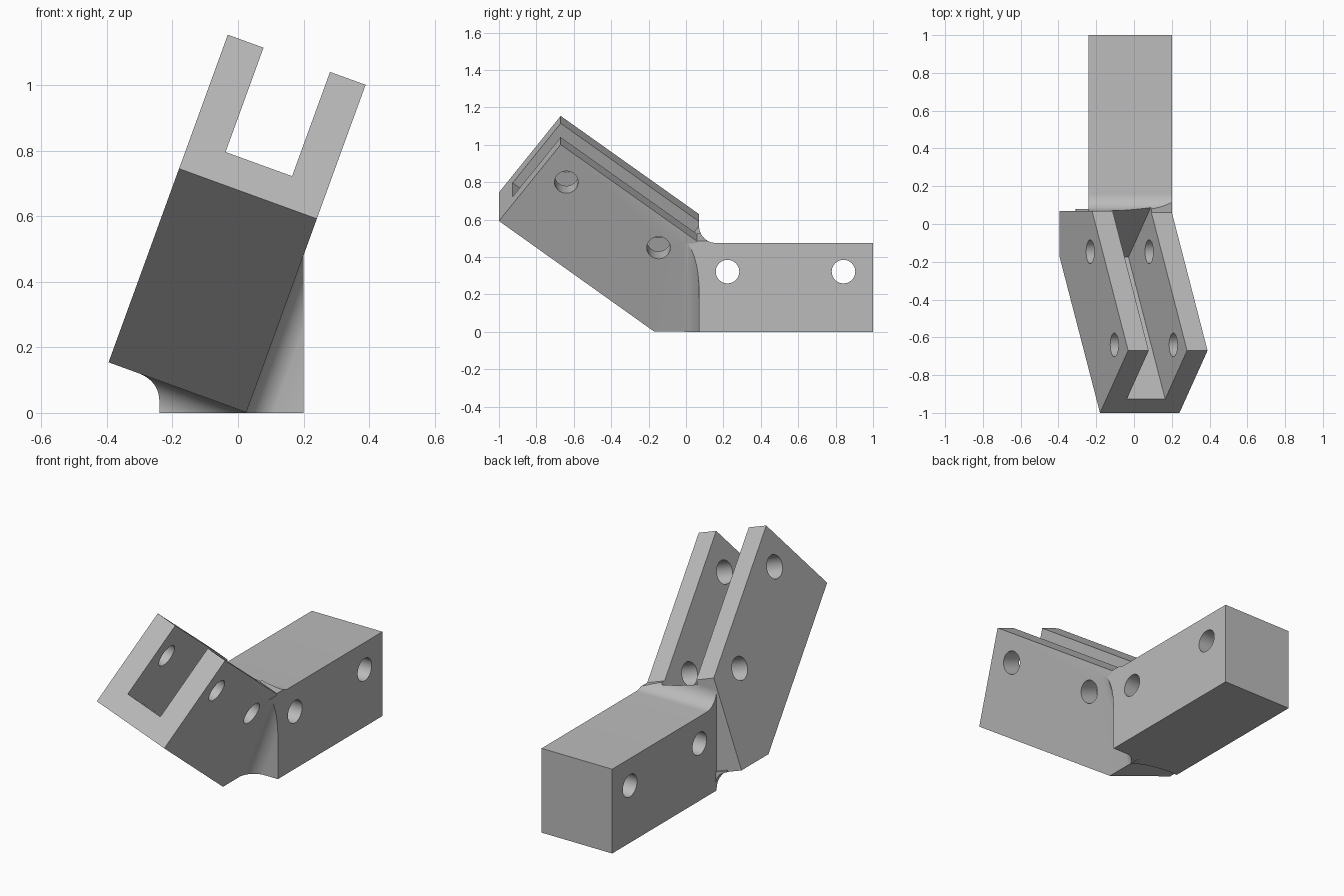
import bpy, bmesh, math
from mathutils import Vector

if "Cube" in bpy.data.objects:
    bpy.data.objects.remove(bpy.data.objects["Cube"])

TILT = math.radians(20)
S = Vector((math.cos(TILT), 0, -math.sin(TILT)))   # across the tilted arm
T = Vector((math.sin(TILT), 0, math.cos(TILT)))    # up the tilted arm
X, Y, Z = Vector((1, 0, 0)), Vector((0, 1, 0)), Vector((0, 0, 1))
R = 0.09                                           # fillet radius
S0, S1, BASE, REAR = -0.424, 0.0235, 0.01, 0.07    # arm sides, underside, rear

grey = bpy.data.materials.new("grey")
grey.diffuse_color = (0.5, 0.5, 0.5, 1)
grey.use_nodes = True
grey.node_tree.nodes["Principled BSDF"].inputs["Base Color"].default_value = grey.diffuse_color


def prism(name, pts, u, v, w, a, b):
    """Outline in the u-v plane, extruded along w from a to b."""
    bm = bmesh.new()
    ends = [[bm.verts.new(u * p + v * q + w * d) for p, q in pts] for d in (a, b)]
    n = len(pts)
    bm.faces.new(ends[0])
    bm.faces.new(ends[1][::-1])
    for i in range(n):
        j = (i + 1) % n
        bm.faces.new((ends[0][i], ends[1][i], ends[1][j], ends[0][j]))
    bmesh.ops.recalc_face_normals(bm, faces=bm.faces)
    me = bpy.data.meshes.new(name)
    bm.to_mesh(me)
    bm.free()
    me.materials.append(grey)
    ob = bpy.data.objects.new(name, me)
    bpy.context.collection.objects.link(ob)
    return ob


def combine(target, tool, op):
    """Apply a boolean and remove the tool."""
    m = target.modifiers.new("cut", 'BOOLEAN')
    m.operation, m.solver, m.object = op, 'EXACT', tool
    bpy.context.view_layer.objects.active = target
    bpy.ops.object.modifier_apply(modifier=m.name)
    bpy.data.objects.remove(tool)


def circle(cu, cv, r=0.063, n=40):
    return [(cu + r * math.cos(2 * math.pi * i / n), cv + r * math.sin(2 * math.pi * i / n))
            for i in range(n)]


def fillet(cu, cv, du, dv, bury=0.01, n=12):
    """Concave corner fill at (cu, cv), spreading in directions du and dv."""
    pts = [(cu - du * bury, cv - dv * bury), (cu + du * R, cv - dv * bury)]
    for i in range(n + 1):
        a = math.pi / 2 * i / n
        pts.append((cu + du * R * (1 - math.sin(a)), cv + dv * R * (1 - math.cos(a))))
    return pts + [(cu - du * bury, cv + dv * R)]


def clip_outline():
    """Front outline of the joint, with the curved lower left corner."""
    a, c, b = Vector((-0.31, 0.124)), Vector((-0.24, 0.0985)), Vector((-0.24, 0.035))
    arc = [tuple(a * (1 - t) ** 2 + c * 2 * t * (1 - t) + b * t * t)
           for t in (i / 10 for i in range(11))]
    return arc + [(-0.24, 0), (0.2, 0), (0.2, 0.475), (-0.1, 0.475), (-0.29, 0.2)]


# Straight rear block
bracket = prism("bracket", [(REAR - 0.001, 0), (1, 0), (1, 0.475), (REAR - 0.001, 0.475)],
                Y, Z, X, -0.24, 0.2)

# Tilted forked arm
arm = prism("arm", [(-1, 0.639), (-0.67, 1.074), (REAR, 0.515), (REAR, BASE), (-0.17, BASE)],
            Y, T, S, S0, S1)
combine(bracket, arm, 'UNION')

# Fillets under and beside the arm, trimmed to the block
under = prism("under_fillet", fillet(REAR, BASE, -1, -1), Y, T, S, S0 + 0.02, S1)
side = prism("side_fillet", fillet(REAR, S1, -1, 1), Y, S, T, BASE, 0.6)
for part in (under, side):
    combine(part, prism("trim", clip_outline(), X, Z, Y, -0.2, 0.3), 'INTERSECT')
    combine(bracket, part, 'UNION')

# Fillet from the block top up to the arm's rear face
top = prism("top_fillet", fillet(REAR, 0.475, 1, 1), Y, Z, X, -0.24, 0.2)
combine(top, prism("trim", [(-1, -1), (1, -1), (1, 0.525), (-1, 0.525)], S, T, Y, -0.2, 0.4),
        'INTERSECT')
combine(bracket, top, 'UNION')

# Slot between the two prongs
slot = prism("slot", [(-0.175, 0.167), (0.155, 0.602), (-0.3, 1.6), (-1.3, 1.3), (-1.1, 0.866)],
             Y, T, S, -0.308, -0.092)
combine(bracket, slot, 'DIFFERENCE')

# Bolt holes through the arm and the block
for y, t in ((-0.64, 0.86), (-0.147, 0.487)):
    combine(bracket, prism("hole", circle(y, t), Y, T, S, -0.6, 0.1), 'DIFFERENCE')
for y in (0.222, 0.842):
    combine(bracket, prism("hole", circle(y, 0.322), Y, Z, X, -0.6, 0.6), 'DIFFERENCE')

bpy.ops.object.select_all(action='DESELECT')
bracket.select_set(True)
bpy.context.view_layer.objects.active = bracket
bpy.ops.object.shade_smooth_by_angle(angle=math.radians(25))
